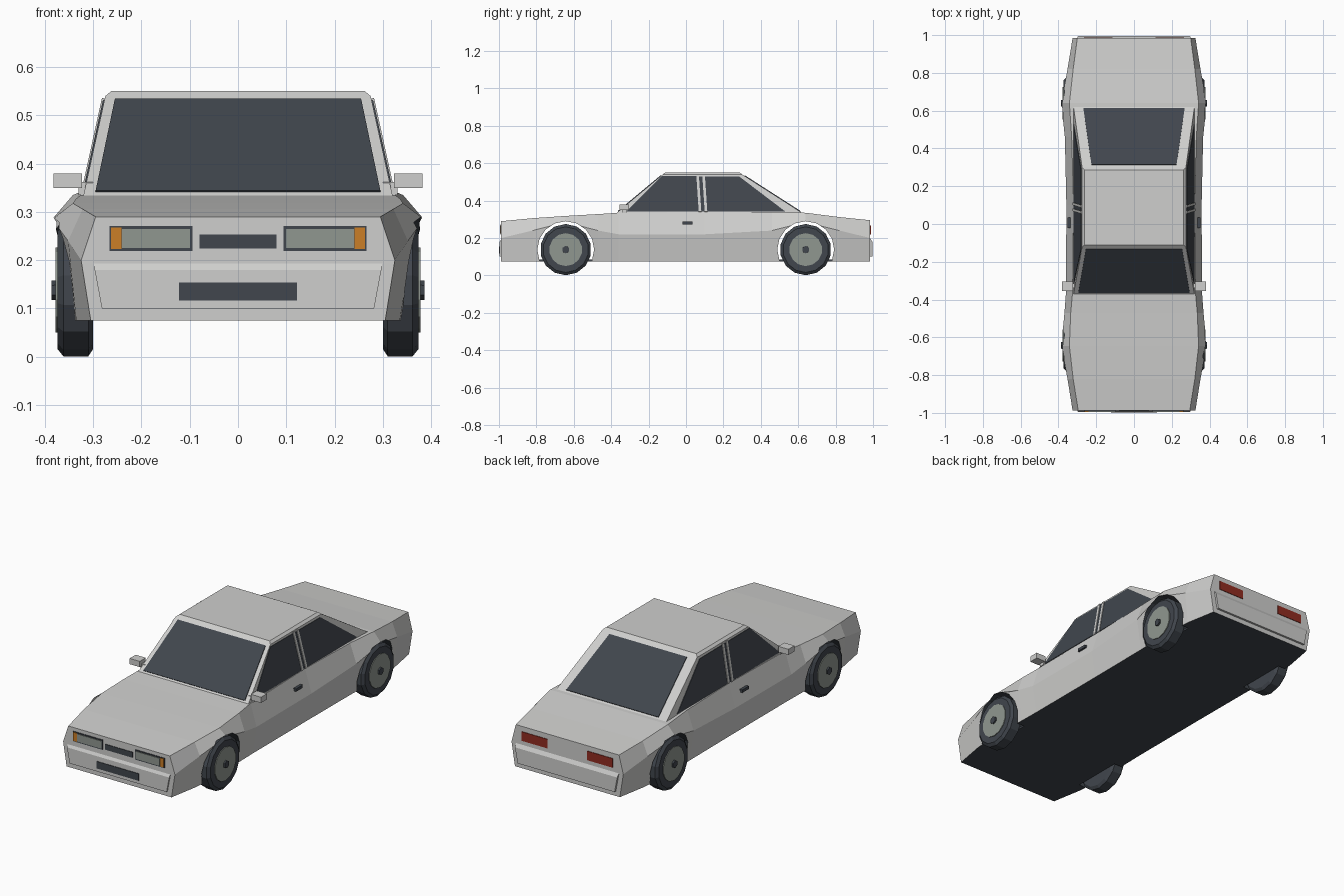
import bpy
import bmesh
from math import pi
from mathutils import Vector, Matrix

cube = bpy.data.objects.get("Cube")
if cube:
    bpy.data.objects.remove(cube)


def material(name, rgb):
    m = bpy.data.materials.new(name)
    m.use_nodes = True
    m.diffuse_color = (*rgb, 1)
    m.node_tree.nodes["Principled BSDF"].inputs["Base Color"].default_value = (*rgb, 1)
    return m


PAINT = material("silver paint", (0.62, 0.62, 0.61))
DARK = material("dark glass and rubber", (0.052, 0.061, 0.074))
LAMP = material("grey lens and rim", (0.28, 0.31, 0.28))
AMBER = material("amber", (0.6, 0.21, 0.02))
RED = material("tail red", (0.28, 0.025, 0.015))


def finish(name, bm, *mats):
    bmesh.ops.recalc_face_normals(bm, faces=bm.faces)
    me = bpy.data.meshes.new(name)
    bm.to_mesh(me)
    bm.free()
    ob = bpy.data.objects.new(name, me)
    bpy.context.collection.objects.link(ob)
    for m in mats:
        me.materials.append(m)
    return ob


def loft(bm, rings):
    """Closed skin through rings of equal length, capped at both ends."""
    rings = [[bm.verts.new(p) for p in ring] for ring in rings]
    n = len(rings[0])
    for a, b in zip(rings, rings[1:]):
        for i in range(n):
            j = (i + 1) % n
            bm.faces.new((a[i], a[j], b[j], b[i]))
    bm.faces.new(rings[0])
    bm.faces.new(rings[-1])


def box(name, mat, x, y, z):
    bm = bmesh.new()
    loft(bm, [[(a, b, c) for a, b in ((x[0], y[0]), (x[1], y[0]), (x[1], y[1]), (x[0], y[1]))]
              for c in z])
    return finish(name, bm, mat)


def plate(name, mat, pts, out, lift=0.004):
    """Thin panel lying on a surface, raised along the outward direction."""
    pts = [Vector(p) for p in pts]
    n = (pts[1] - pts[0]).cross(pts[2] - pts[0]).normalized()
    if n.dot(Vector(out)) < 0:
        n = -n
    bm = bmesh.new()
    loft(bm, [[p - n * 0.003 for p in pts], [p + n * lift for p in pts]])
    return finish(name, bm, mat)


def lathe(bm, profile, sides, centre):
    """Turn (x, radius) points around an axle parallel to x."""
    rings = []
    for x, r in profile:
        rings.append([Vector((x, 0, 0)) + Matrix.Rotation(2 * pi * i / sides, 3, 'X') @ Vector((0, 0, r))
                      + Vector(centre) for i in range(sides)])
    loft(bm, rings)


SIDES = (("left", 1), ("right", -1))
AXLES = (("front", -0.643), ("rear", 0.64))
AXLE_Z = 0.138

# Lower body: y, sill width, crease width, crease height, top width, top height
stations = [
    (-0.988, 0.305, 0.325, 0.20, 0.295, 0.29),
    (-0.82, 0.335, 0.352, 0.24, 0.322, 0.306),
    (-0.645, 0.345, 0.385, 0.285, 0.342, 0.318),
    (-0.47, 0.34, 0.368, 0.24, 0.335, 0.328),
    (-0.36, 0.338, 0.36, 0.22, 0.325, 0.335),
    (0.10, 0.338, 0.358, 0.22, 0.32, 0.34),
    (0.46, 0.34, 0.366, 0.24, 0.33, 0.34),
    (0.64, 0.345, 0.385, 0.285, 0.342, 0.335),
    (0.82, 0.335, 0.352, 0.24, 0.322, 0.312),
    (0.985, 0.305, 0.325, 0.20, 0.30, 0.295),
]
bm = bmesh.new()
rings = []
for y, wb, wm, zm, wt, zt in stations:
    half = [(wb, 0.075), (wm, zm), (wt, zt)]
    rings.append([(x, y, z) for x, z in half] + [(-x, y, z) for x, z in reversed(half)])
loft(bm, rings)
bm.normal_update()
body = finish("body", bm, PAINT, DARK)
for f in body.data.polygons:
    f.material_index = 1 if f.normal.z < -0.9 else 0

# Wheel arches cut through the body
for end, y in AXLES:
    bm = bmesh.new()
    lathe(bm, [(-0.6, 0.152), (0.6, 0.152)], 16, (0, y, AXLE_Z))
    cutter = finish(end + "_arch_cutter", bm, PAINT, DARK)
    for f in cutter.data.polygons:
        f.material_index = 1
    cutter.hide_render = True
    cutter.hide_set(True)
    mod = body.modifiers.new(end + " arches", 'BOOLEAN')
    mod.operation = 'DIFFERENCE'
    mod.solver = 'EXACT'
    mod.object = cutter
box("floor", DARK, (-0.296, 0.296), (-0.98, 0.98), (0.075, 0.085))

# Cabin planes: every surface position follows from height
BASE, EAVE = 0.335, 0.54


def side_x(z):
    return 0.32 - (z - BASE) * 0.22


def front_y(z):
    return -0.37 + (z - BASE) * 1.2


def rear_y(z):
    return 0.62 - (z - BASE) * 1.56


def cabin_ring(z, inset=0.0, top=None):
    x, a, b = side_x(z) - inset, front_y(z) + inset, rear_y(z) - inset
    h = top or z
    return [(x, a, h), (x, b, h), (-x, b, h), (-x, a, h)]


bm = bmesh.new()
loft(bm, [cabin_ring(0.325), cabin_ring(EAVE), cabin_ring(EAVE, 0.013, 0.551)])
finish("cabin", bm, PAINT)


# Glass
def screen(name, y_at, low, high, out):
    lo, hi = 0.341, 0.532
    plate(name, DARK, [(-low, y_at(lo), lo), (low, y_at(lo), lo),
                       (high, y_at(hi), hi), (-high, y_at(hi), hi)], out)


screen("windshield", front_y, 0.295, 0.255, (0, -1, 1))
screen("rear_window", rear_y, 0.268, 0.225, (0, 1, 1))
side_panels = [
    ("side_glass", DARK, 0.003, [(-0.32, 0.342), (0.53, 0.342), (0.285, 0.528), (-0.13, 0.531)]),
    ("door_pillar", PAINT, 0.006, [(0.068, 0.34), (0.082, 0.34), (0.069, 0.535), (0.055, 0.535)]),
    ("rear_pillar", PAINT, 0.006, [(0.100, 0.34), (0.114, 0.34), (0.101, 0.535), (0.087, 0.535)]),
]
for side, s in SIDES:
    for name, mat, lift, pts in side_panels:
        plate(side + "_" + name, mat, [(s * side_x(z), y, z) for y, z in pts], (s, 0, 0), lift)

# Bumpers with a sloped upper edge
for end, s in (("front", -1), ("rear", 1)):
    bm = bmesh.new()
    prof = [(0.97, 0.10, 0.282), (0.996, 0.10, 0.282), (0.996, 0.18, 0.297), (0.984, 0.20, 0.30),
            (0.97, 0.20, 0.30)]
    loft(bm, [[(k * w, s * y, z) for y, z, w in prof] for k in (-1, 1)])
    finish(end + "_bumper", bm, PAINT)


# Front and rear fittings
def fitting(name, mat, x, z, y, s=-1, lift=0.003):
    plate(name, mat, [(x[0], y, z[0]), (x[1], y, z[0]), (x[1], y, z[1]), (x[0], y, z[1])],
          (0, s, 0), lift)


fitting("grille", DARK, (-0.08, 0.08), (0.224, 0.253), -0.988)
fitting("lower_intake", DARK, (-0.122, 0.122), (0.117, 0.154), -0.996)
for side, s in SIDES:
    fitting(side + "_headlamp_frame", DARK, (s * 0.094, s * 0.266), (0.219, 0.271), -0.988)
    fitting(side + "_headlamp", LAMP, (s * 0.099, s * 0.24), (0.225, 0.265), -0.988, -1, 0.006)
    fitting(side + "_indicator", AMBER, (s * 0.241, s * 0.263), (0.223, 0.268), -0.988, -1, 0.006)
    fitting(side + "_tail_lamp", RED, (s * 0.115, s * 0.265), (0.22, 0.268), 0.985, 1)

    # Mirrors and door handles
    box(side + "_mirror", PAINT, (s * 0.323, s * 0.382), (-0.355, -0.305), (0.35, 0.38))
    box(side + "_mirror_arm", PAINT, (s * 0.30, s * 0.33), (-0.34, -0.315), (0.335, 0.362))
    box(side + "_door_handle", DARK, (s * 0.33, s * 0.352), (-0.02, 0.035), (0.273, 0.288))

    # Wheels
    for end, y in AXLES:
        for part, mat, sides, prof in (
            ("tyre", DARK, 14, [(0.30, 0.122), (0.31, 0.137), (0.362, 0.137), (0.374, 0.122)]),
            ("rim", LAMP, 14, [(0.31, 0.088), (0.378, 0.088)]),
            ("hub", DARK, 6, [(0.32, 0.023), (0.386, 0.02)]),
        ):
            bm = bmesh.new()
            lathe(bm, [(s * x, r) for x, r in prof], sides, (0, y, AXLE_Z))
            finish(f"{end}_{side}_{part}", bm, mat)
